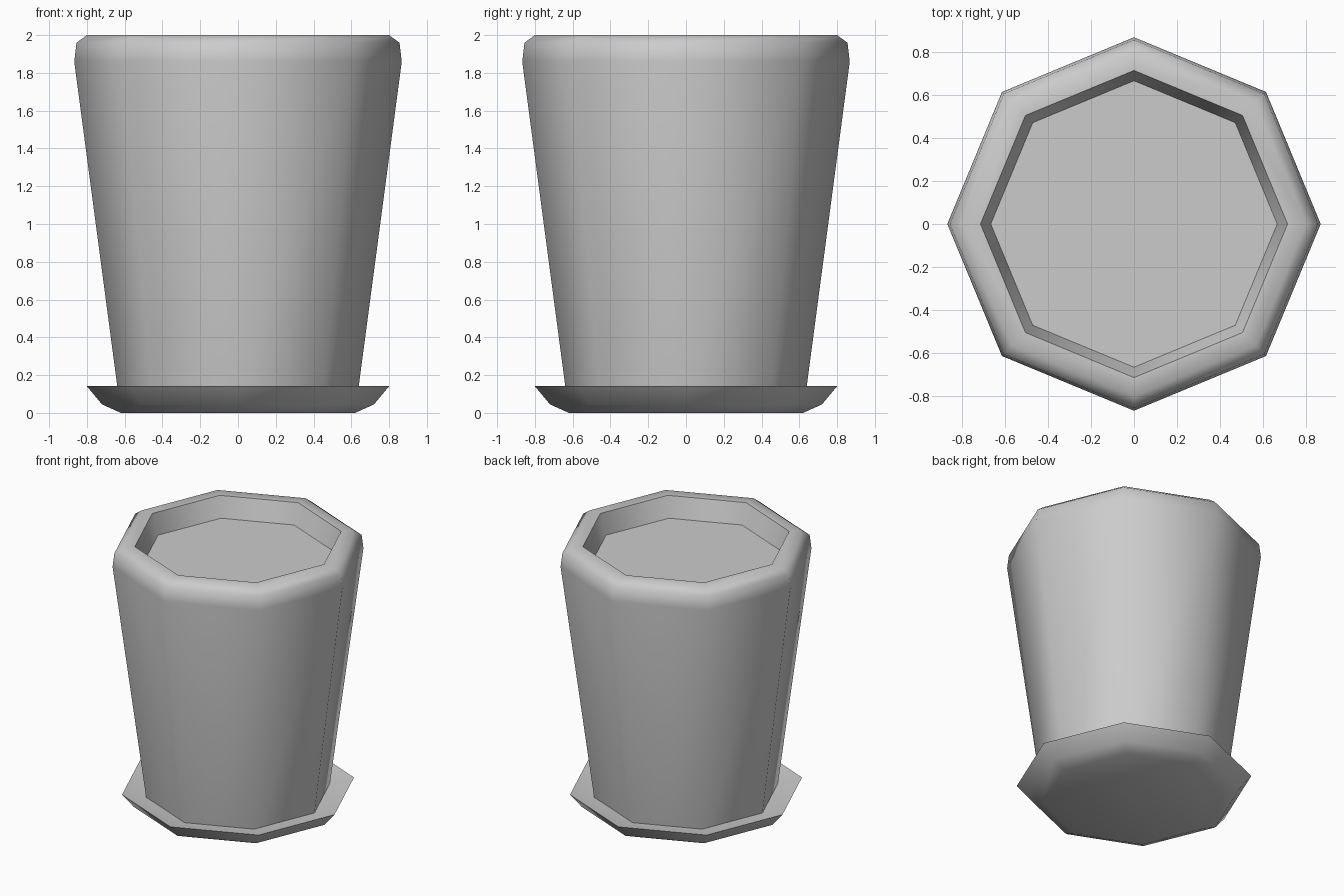
import bpy
import math

cube = bpy.data.objects.get("Cube")
if cube:
    bpy.data.objects.remove(cube, do_unlink=True)

SIDES = 8

grey = bpy.data.materials.new("plain grey")
grey.use_nodes = True
colour = (0.6, 0.6, 0.6, 1)
grey.diffuse_color = colour
grey.node_tree.nodes["Principled BSDF"].inputs["Base Color"].default_value = colour


def lathe(name, profile, cap_start=False, cap_end=False):
    """Turn a (radius, height) profile into an eight-sided solid of revolution."""
    verts = [(r * math.cos(math.tau * i / SIDES), r * math.sin(math.tau * i / SIDES), z)
             for r, z in profile for i in range(SIDES)]
    faces = []
    for ring in range(len(profile) - 1):
        a, b = ring * SIDES, (ring + 1) * SIDES
        for i in range(SIDES):
            j = (i + 1) % SIDES
            faces.append((a + i, a + j, b + j, b + i))
    if cap_start:
        faces.append(tuple(reversed(range(SIDES))))
    if cap_end:
        start = (len(profile) - 1) * SIDES
        faces.append(tuple(range(start, start + SIDES)))
    mesh = bpy.data.meshes.new(name)
    mesh.from_pydata(verts, [], faces)
    mesh.materials.append(grey)
    obj = bpy.data.objects.new(name, mesh)
    bpy.context.collection.objects.link(obj)
    bpy.ops.object.select_all(action="DESELECT")
    obj.select_set(True)
    bpy.context.view_layer.objects.active = obj
    bpy.ops.object.shade_smooth_by_angle(angle=math.radians(60))
    return obj


# Tapered pot with a rounded rim and a short inner wall
lathe("pot", [(0.635, 0.11), (0.867, 1.86), (0.855, 1.96), (0.8, 2.0),
              (0.713, 2.0), (0.665, 1.85)])

# Flat soil closing the pot
lathe("soil", [(0.665, 1.85)], cap_end=True)

# Shallow saucer with a sharp lip
lathe("saucer", [(0.62, 0.0), (0.72, 0.045), (0.802, 0.143), (0.63, 0.11)],
      cap_start=True, cap_end=True)
